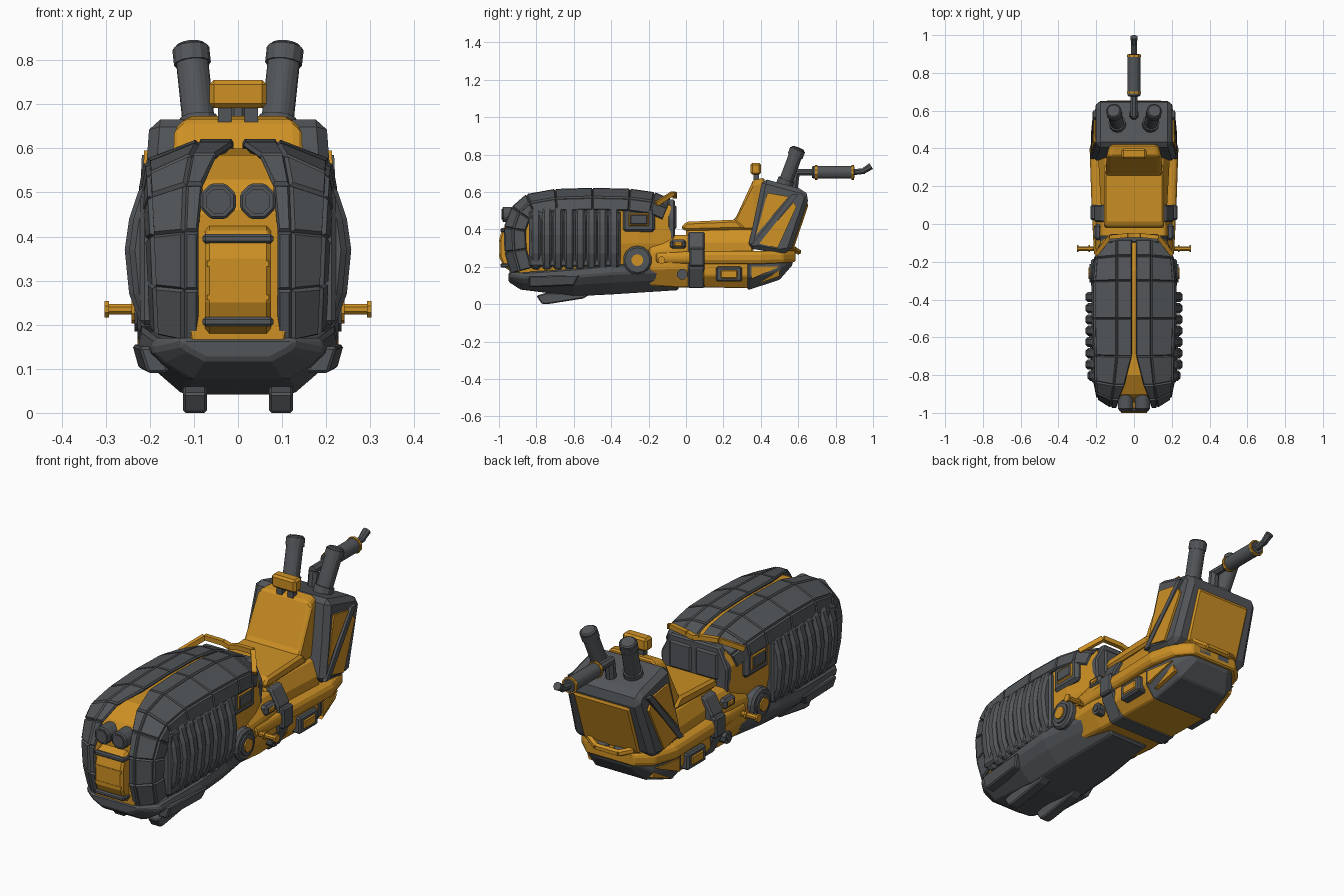
import bpy, bmesh, math
from mathutils import Vector

cube = bpy.data.objects.get("Cube")
if cube:
    bpy.data.objects.remove(cube, do_unlink=True)


def material(name, rgb):
    m = bpy.data.materials.new(name)
    m.use_nodes = True
    m.diffuse_color = (*rgb, 1)
    m.node_tree.nodes["Principled BSDF"].inputs["Base Color"].default_value = (*rgb, 1)
    return m


YELLOW = material("amber yellow", (0.61, 0.28, 0.018))
GREY = material("steel grey", (0.085, 0.092, 0.1))


def finish(name, bm, mat, bevel=0, pair=False, recalc=True):
    if recalc:
        bmesh.ops.recalc_face_normals(bm, faces=bm.faces)
    me = bpy.data.meshes.new(name)
    bm.to_mesh(me)
    bm.free()
    me.materials.append(mat)
    ob = bpy.data.objects.new(name, me)
    bpy.context.scene.collection.objects.link(ob)
    if bevel:
        b = ob.modifiers.new("Bevel", 'BEVEL')
        b.width, b.segments, b.limit_method = bevel, 1, 'ANGLE'
    if pair:
        ob.modifiers.new("Mirror", 'MIRROR').use_mirror_merge = False
    return ob


def bridge(name, rings, mat, bevel=0, pair=False):
    """Skin a list of equal closed rings and cap both ends."""
    bm = bmesh.new()
    rows = [[bm.verts.new(p) for p in r] for r in rings]
    n = len(rows[0])
    for a, b in zip(rows, rows[1:]):
        for i in range(n):
            bm.faces.new((a[i], a[(i + 1) % n], b[(i + 1) % n], b[i]))
    bm.faces.new(rows[0])
    bm.faces.new(rows[-1])
    return finish(name, bm, mat, bevel, pair)


def prism(name, pts, x0, x1, mat, bevel=0, pair=False):
    """Side profile (y, z) extruded across x."""
    return bridge(name, [[(x, y, z) for y, z in pts] for x in (x0, x1)], mat, bevel, pair)


def box(name, x, y, z, mat, bevel=0, pair=False):
    pts = [(y[0], z[0]), (y[1], z[0]), (y[1], z[1]), (y[0], z[1])]
    return prism(name, pts, x[0], x[1], mat, bevel, pair)


def plate(name, pts, depth, mat, bevel=0, pair=True):
    """Thin side plate from (x, y, z) points, running inward along x."""
    return bridge(name, [pts, [(x - depth, y, z) for x, y, z in pts]], mat, bevel, pair)


def loft(name, stations, shape, mat, bevel=0):
    """Mirrored half section run along y; station = y, half width, bottom, top."""
    rings = []
    for y, w, zb, zt in stations:
        half = [(fx * w, y, zb + fz * (zt - zb)) for fx, fz in shape]
        rings.append(half + [(-x, v, z) for x, v, z in reversed(half)])
    return bridge(name, rings, mat, bevel)


def rod(name, p, q, r, mat, sides=12, pair=False, r2=None, bevel=0):
    p, q = Vector(p), Vector(q)
    rot = (q - p).to_track_quat('Z', 'Y')
    ring = lambda c, rad: [c + rot @ Vector((rad * math.cos(t), rad * math.sin(t), 0))
                           for t in [(i + 0.5) * math.tau / sides for i in range(sides)]]
    return bridge(name, [ring(p, r), ring(q, r2 or r)], mat, bevel, pair)


# Front hull
loft("hull", [(-.945, .12, .16, .46), (-.9, .165, .16, .53), (-.8, .19, .17, .585),
              (-.5, .2, .17, .6), (-.25, .2, .18, .595), (-.08, .175, .2, .55)],
     [(.55, 1), (.85, .93), (1, .75), (1, .35), (.85, 0)], YELLOW)
loft("belly", [(-.95, .13, .12, .17), (-.88, .2, .075, .17), (-.6, .228, .042, .19),
               (-.4, .228, .052, .21), (-.04, .18, .075, .22)],
     [(.95, 1), (1, .7), (.85, .4), (.55, 0)], GREY, .008)

# Armour shell: panelled strip arching from the nose over the top
path = [(-.93, .165, .09, .18), (-.962, .28, .09, .185), (-.965, .41, .09, .19),
        (-.925, .515, .08, .195), (-.85, .58, .05, .198), (-.7, .607, .012, .2),
        (-.5, .613, .01, .205), (-.3, .608, .01, .205), (-.17, .59, .01, .195),
        (-.085, .555, .01, .17)]
bm = bmesh.new()
rows = []
for i, (y, z, xi, xo) in enumerate(path):
    a, b = path[max(i - 1, 0)], path[min(i + 1, len(path) - 1)]
    t = Vector((b[0] - a[0], b[1] - a[1])).normalized()
    cross = [(xi, .0), (xi * .4 + .085, .0), (xo, .045), (xo + .012, .11)]
    rows.append([bm.verts.new((x, y + t.y * d, z - t.x * d)) for x, d in cross])
for a, b in zip(rows, rows[1:]):
    for i in range(3):
        f = bm.faces.new((a[i], a[i + 1], b[i + 1], b[i]))
        f.normal_update()
        if f.normal.dot(f.calc_center_median() - Vector((0, -.5, .35))) < 0:
            f.normal_flip()
bmesh.ops.inset_individual(bm, faces=bm.faces[:], thickness=.007, depth=.009)
shell = finish("armour_shell", bm, GREY, recalc=False)
s = shell.modifiers.new("Solidify", 'SOLIDIFY')
s.thickness, s.offset = .025, -1
shell.modifiers.new("Mirror", 'MIRROR').use_mirror_merge = False

# Ribbed side panels
rib = [(.18, .53), (.222, .515), (.247, .44), (.257, .37), (.247, .27), (.215, .185), (.17, .185)]
for i in range(8):
    y0 = -.83 + i * .0595
    k = .96 if i == 0 else 1
    bridge("side_rib", [[(x * k, y, z) for x, z in rib] for y in (y0, y0 + .054)], GREY, .013, True)
box("rib_backing", (.15, .222), (-.84, -.35), (.2, .5), GREY, .01, True)

# Nose lamps and grille
rod("headlamp", (.045, -.9, .48), (.045, -.982, .48), .044, GREY, 8, True, bevel=.006)
rod("headlamp_lens", (.045, -.98, .48), (.045, -.987, .48), .03, GREY, 8, True)
prism("grille", [(-.93, .17), (-.975, .2), (-.998, .25), (-.998, .35), (-.98, .41), (-.93, .43)],
      -.075, .075, YELLOW, .01)
for z in (.262, .338):
    box("grille_rib", (-.07, .07), (-1, -.95), (z - .006, z + .006), YELLOW)
for z in (.207, .395):
    box("grille_bar", (-.08, .08), (-.992, -.93), (z - .011, z + .011), GREY, .006)

# Belly pods and skids
plate("belly_pod", [(.205, -.84, .09), (.225, -.84, .15), (.24, -.57, .155), (.225, -.6, .1)],
      .05, GREY, .006)
prism("skid", [(-.8, .045), (-.77, .0), (-.74, .0), (-.55, .03), (-.5, .06), (-.75, .06)],
      .07, .125, GREY, .006, True)

# Cockpit side window, wheel disc and foot pegs
box("window_frame", (.17, .212), (-.34, -.165), (.385, .515), GREY, .015, True)
box("window_pane", (.19, .217), (-.315, -.19), (.41, .495), YELLOW, .012, True)
box("window_glass", (.19, .221), (-.305, -.2), (.42, .485), GREY, .01, True)
rod("side_disc", (.15, -.26, .235), (.228, -.26, .235), .077, GREY, 14, True, bevel=.01)
rod("disc_ring", (.2, -.26, .235), (.235, -.26, .235), .05, GREY, 14, True)
rod("disc_hub", (.2, -.26, .235), (.242, -.26, .235), .032, YELLOW, 10, True)
rod("foot_peg", (.17, -.13, .235), (.3, -.13, .235), .013, YELLOW, 8, True)
for x in (.232, .293):
    rod("peg_collar", (x, -.13, .235), (x + .01, -.13, .235), .02, YELLOW, 8, True)

# Dashboard and visor rim behind the hull
bridge("dashboard", [[(x, y, z) for x, z in ((-.17, .3), (.17, .3), (.18, .46), (.13, .56),
                                             (-.13, .56), (-.18, .46))] for y in (-.1, -.06)],
       GREY, .008)
box("dashboard_screen", (.012, .13), (-.08, -.052), (.4, .53), GREY, .008, True)
visor = [(.0, -.06, .575), (.035, -.06, .585), (.13, -.07, .592), (.2, -.16, .535)]
for a, b in zip(visor, visor[1:]):
    rod("visor_rim", a, b, .016, YELLOW, 4, True)

# Central chassis
octo = [(.8, 1), (1, .75), (1, .35), (.75, 0)]
loft("front_chassis", [(-.2, .2, .1, .34), (-.06, .205, .09, .37), (.03, .2, .09, .37)],
     octo, YELLOW, .008)
loft("chassis_belt", [(.01, .21, .085, .385), (.1, .21, .085, .385)], octo, GREY, .008)
loft("rear_chassis", [(.09, .2, .09, .27), (.34, .2, .085, .27)], octo, YELLOW, .006)
loft("tail_wedge", [(.33, .21, .075, .27), (.5, .18, .13, .27), (.57, .12, .21, .27)],
     octo, GREY, .006)
loft("side_rail", [(-.16, .212, .22, .275), (.1, .225, .215, .285), (.4, .235, .215, .285),
                   (.52, .2, .22, .285), (.585, .13, .225, .285)],
     [(.95, 1), (1, .7), (1, .3), (.95, 0)], YELLOW, .006)
box("belt_clamp", (.19, .231), (.02, .1), (.2, .3), GREY, .008, True)
rod("chassis_port", (.17, -.02, .16), (.215, -.02, .16), .03, GREY, 8, True)
rod("port_core", (.17, -.02, .16), (.22, -.02, .16), .016, GREY, 8, True)
box("upper_port", (.17, .212), (-.085, .0), (.295, .345), GREY, .012, True)
box("upper_port_core", (.18, .217), (-.065, -.02), (.308, .332), YELLOW, .005, True)
box("vent_frame", (.17, .222), (.16, .3), (.12, .2), GREY, .008, True)
box("vent_core", (.18, .228), (.185, .275), (.138, .182), YELLOW, .005, True)
plate("wedge_panel_upper", [(.213, .35, .2), (.188, .5, .2), (.213, .35, .135)], .02, YELLOW)
plate("wedge_panel_lower", [(.188, .375, .105), (.172, .5, .15), (.182, .5, .18)], .02, YELLOW)

# Seat, backrest and headrest
loft("seat_base", [(.0, .17, .26, .4), (.36, .19, .26, .4)], [(.8, 1), (1, .5), (1, 0)], YELLOW, .01)
prism("seat_cushion", [(-.03, .405), (.0, .44), (.27, .452), (.32, .4), (.0, .392)],
      -.16, .16, YELLOW, .012)
loft("backrest", [(.24, .15, .4, .43), (.27, .15, .4, .47), (.36, .145, .4, .665), (.42, .13, .4, .675)],
     [(.85, 1), (1, .92), (1, 0)], YELLOW, .008)
box("headrest", (-.065, .065), (.345, .4), (.692, .755), YELLOW, .01)
box("headrest_post", (.015, .045), (.36, .39), (.65, .7), GREY, 0, True)

# Rear engine box, narrowing upward
engine = [(.33, .3, .225), (.37, .48, .215), (.41, .672, .2), (.63, .612, .2),
          (.66, .575, .2), (.56, .28, .215), (.5, .27, .22)]
bridge("engine_box", [[(s * x, y, z) for y, z, x in engine] for s in (1, -1)], GREY, .028)
plate("engine_panel_upper", [(.222, .375, .37), (.213, .435, .595), (.212, .55, .575)], .02, YELLOW)
plate("engine_panel_lower", [(.226, .385, .325), (.215, .575, .545), (.216, .59, .52), (.227, .49, .3)],
      .02, YELLOW)
strut = [(.231, .345, .31), (.231, .38, .31), (.218, .6, .585), (.218, .565, .585)]
plate("engine_strut", strut, .02, GREY)
prism("rear_panel", [(.55, .3), (.572, .285), (.656, .535), (.63, .555)], -.15, .15, YELLOW, .008)
rear_rim = [(.19, .5, .29), (.12, .57, .3), (.06, .6, .28), (.0, .6, .28)]
for a, b in zip(rear_rim, rear_rim[1:]):
    rod("rear_rim", a, b, .016, YELLOW, 6, True)
box("tail_lamp", (.012, .1), (.53, .585), (.235, .3), GREY, .012, True)

# Exhaust stacks
low, high = Vector((.085, .52, .62)), Vector((.108, .6, .835))
rod("exhaust_stack", low, high, .038, GREY, 12, True, bevel=.006)
rod("exhaust_base", low, low.lerp(high, .22), .045, GREY, 12, True)
rod("exhaust_collar", low.lerp(high, .8), low.lerp(high, .96), .042, GREY, 12, True)

# Rear boom with grip and bent tip
rod("boom_mount", (0, .57, .59), (0, .585, .7), .025, GREY, 8)
rod("boom_neck", (0, .57, .705), (0, .69, .705), .02, GREY, 8)
rod("boom_grip", (0, .675, .705), (0, .9, .705), .036, GREY, 10, bevel=.006)
for y in (.69, .885):
    rod("boom_ring", (0, y, .705), (0, y + .012, .705), .04, YELLOW, 10)
rod("boom_tip", (0, .89, .705), (0, .955, .712), .017, GREY, 8)
rod("boom_end", (0, .945, .71), (0, .99, .738), .016, GREY, 8, r2=.02)
